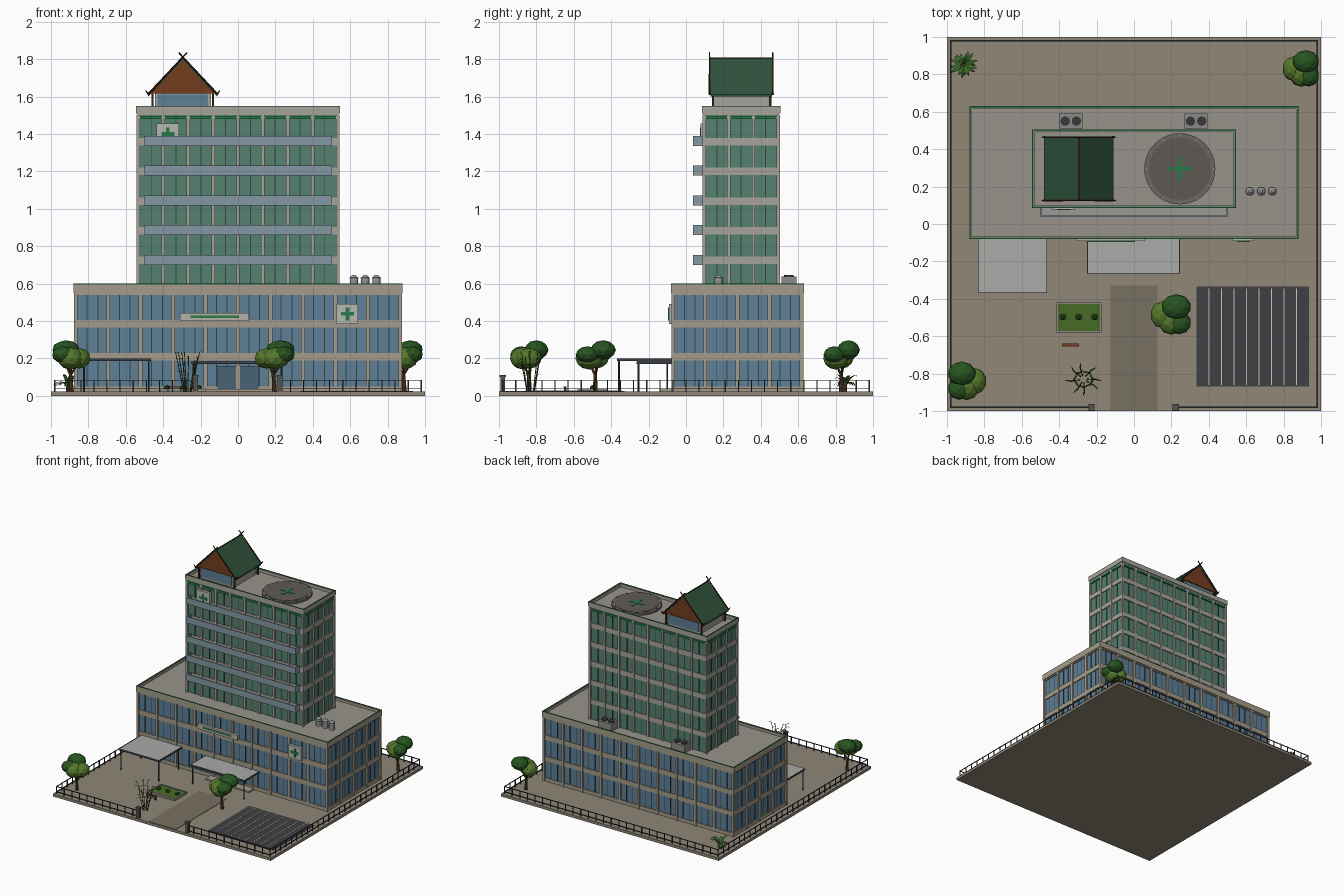
import bpy, bmesh, math, random
from mathutils import Vector, Matrix

if "Cube" in bpy.data.objects:
    bpy.data.objects.remove(bpy.data.objects["Cube"])

random.seed(4)
mats = {}


def material(hexcol):
    if hexcol not in mats:
        m = bpy.data.materials.new("colour_" + hexcol)
        rgb = [(int(hexcol[i:i + 2], 16) / 255) ** 2.2 for i in (0, 2, 4)]
        m.diffuse_color = (*rgb, 1)
        m.use_nodes = True
        m.node_tree.nodes["Principled BSDF"].inputs["Base Color"].default_value = m.diffuse_color
        mats[hexcol] = m
    return mats[hexcol]


def finish(name, bm, col):
    me = bpy.data.meshes.new(name)
    bm.to_mesh(me)
    bm.free()
    ob = bpy.data.objects.new(name, me)
    bpy.context.collection.objects.link(ob)
    me.materials.append(material(col))
    return ob


def boxes(name, col, items):
    """Each item: x0, x1, y0, y1, z0, z1."""
    bm = bmesh.new()
    for x0, x1, y0, y1, z0, z1 in items:
        mat = Matrix.Translation(((x0 + x1) / 2, (y0 + y1) / 2, (z0 + z1) / 2)) @ Matrix.Diagonal((x1 - x0, y1 - y0, z1 - z0, 1))
        bmesh.ops.create_cube(bm, size=1, matrix=mat)
    return finish(name, bm, col)


def bars(name, col, items, sides=6):
    """Each item: start, end, start radius, end radius."""
    bm = bmesh.new()
    for a, b, r0, r1 in items:
        a, b = Vector(a), Vector(b)
        d = b - a
        mat = Matrix.Translation((a + b) / 2) @ d.to_track_quat('Z', 'Y').to_matrix().to_4x4()
        bmesh.ops.create_cone(bm, cap_ends=True, segments=sides, radius1=r0, radius2=r1, depth=d.length, matrix=mat)
    return finish(name, bm, col)


def disc(x, y, z0, z1, r):
    return ((x, y, z0), (x, y, z1), r, r)


def blobs(name, col, items, sub=2):
    """Each item: centre, radii."""
    bm = bmesh.new()
    for c, r in items:
        bmesh.ops.create_icosphere(bm, subdivisions=sub, radius=1, matrix=Matrix.Translation(c) @ Matrix.Diagonal((*r, 1)))
    return finish(name, bm, col)


def frame(x0, x1, y0, y1, z0, z1, t):
    return [(x0, x1, y0, y0 + t, z0, z1), (x0, x1, y1 - t, y1, z0, z1),
            (x0, x0 + t, y0 + t, y1 - t, z0, z1), (x1 - t, x1, y0 + t, y1 - t, z0, z1)]


def uprights(x0, x1, y0, y1, z0, z1, nx, ny, w):
    out = []
    for i in range(nx + 1):
        x = x0 + (x1 - x0) * i / nx
        out += [(x - w, x + w, y - w, y + w, z0, z1) for y in (y0, y1)]
    for j in range(1, ny):
        y = y0 + (y1 - y0) * j / ny
        out += [(x - w, x + w, y - w, y + w, z0, z1) for x in (x0, x1)]
    return out


def block(name, x, y0, y1, z0, z1, bands, nx, ny, split, glass, wall, roof_z, w):
    """Glazed block: core, floor bands, columns, mullions, parapet, roof."""
    g = 0.015
    boxes(name + "_glass", glass, [(-x + g, x - g, y0 + g, y1 - g, z0, roof_z - 0.01)])
    boxes(name + "_bands", wall, [(-x + .007, x - .007, y0 + .007, y1 - .007, a, b) for a, b in bands])
    boxes(name + "_columns", wall, uprights(-x + .012, x - .012, y0 + .012, y1 - .012, z0, roof_z - .02, nx, ny, w))
    boxes(name + "_mullions", "33454D", uprights(-x + g, x - g, y0 + g, y1 - g, z0, roof_z - .02, nx * split, ny * split, .0025))
    boxes(name + "_parapet", wall, frame(-x, x, y0, y1, bands[-1][1], z1 - .004, .014))
    boxes(name + "_parapet_trim", "2C6B45", frame(-x, x, y0, y1, z1 - .004, z1, .009))
    boxes(name + "_roof", "97928A", [(-x + .01, x - .01, y0 + .01, y1 - .01, roof_z - .02, roof_z)])


# Ground, driveway, parking
boxes("ground_slab", "8E8677", [(-1, 1, -1, 1, 0, .022)])
boxes("driveway", "787062", [(-.125, .125, -.995, -.33, .02, .025)])
boxes("parking_surface", "424245", [(.335, .935, -.87, -.335, .02, .026)])
boxes("parking_lines", "C8C8C8", [(.335 + i * .0667 - .003, .335 + i * .0667 + .003, -.86, -.345, .024, .028) for i in range(1, 9)])

# Podium and tower
block("podium", .88, -.08, .63, .02, .6, [(.02, .05), (.19, .228), (.365, .405), (.54, .55)],
      10, 4, 3, "5F7F96", "A39A88", .575, .01)
tb = [(z, z + .04) for z in (.705, .862, 1.02, 1.18, 1.338)] + [(1.5, 1.51)]
block("tower", .545, .085, .505, .57, 1.55, tb, 8, 3, 2, "56806F", "A5A29A", 1.522, .009)
boxes("tower_green_stripe", "2C7A48", frame(-.541, .541, .089, .501, 1.48, 1.497, .012))
boxes("balcony_slabs", "9A9A96", [(-.5, .5, .045, .095, z, z + .012) for z in (.7, .86, 1.018, 1.178, 1.336)])
boxes("balcony_rails", "8497A3", [b for z in (.7, .86, 1.018, 1.178, 1.336)
      for b in ((-.5, .5, .038, .046, z, z + .053), (-.5, -.492, .046, .09, z, z + .053), (.492, .5, .046, .09, z, z + .053))])

# Plain sign boards with cross markers
boxes("entrance_sign", "B4B0A6", [(-.31, .06, -.092, -.07, .4, .442)])
boxes("entrance_sign_strip", "2C7A48", [(-.255, .005, -.095, -.09, .416, .428)])
boxes("wall_signs", "B4B8B0", [(.527, .642, -.092, -.07, .385, .492), (-.435, -.315, .078, .1, 1.345, 1.457)])
cross = []
for cx, y, cz in ((.585, -.095, .438), (-.375, .075, 1.4)):
    cross += [(cx - .035, cx + .035, y, y + .005, cz - .01, cz + .01), (cx - .01, cx + .01, y, y + .005, cz - .035, cz + .035)]
boxes("wall_sign_markers", "2C7A48", cross)

# Entrance doors and step
boxes("entrance_step", "A39A88", [(-.2, .2, -.14, -.07, .02, .035)])
boxes("entrance_doors", "4A6474", [(-.11, -.004, -.078, -.06, .035, .16), (.004, .11, -.078, -.06, .035, .16)])

# Canopies
for nm, x0, x1, y0, z in (("side_canopy", -.835, -.465, -.37, .2), ("entrance_canopy", -.25, .245, -.265, .185)):
    boxes(nm + "_roof", "A9A9A7", [(x0 + .004, x1 - .004, y0 + .004, -.07, z - .01, z)])
    boxes(nm + "_edge", "3C4248", frame(x0, x1, y0, -.07, z - .014, z - .001, .006))
    bars(nm + "_posts", "3C4248", [disc(x, y, .02, z - .01, .005) for x in (x0 + .012, x1 - .012)
         for y in ((y0 + .012, -.1) if nm == "side_canopy" else (y0 + .012,))], 8)

# Helipad
bars("helipad", "6B6762", [disc(.245, .295, 1.515, 1.538, .19)], 40)
bars("helipad_inner", "5E5A56", [disc(.245, .295, 1.53, 1.541, .165)], 40)
boxes("helipad_marker", "2C7A48", [(.18, .31, .285, .305, 1.535, 1.544), (.235, .255, .23, .36, 1.535, 1.544)])
bars("helipad_lights", "8A867C", [disc(.245 + .18 * math.cos(a * math.pi / 6), .295 + .18 * math.sin(a * math.pi / 6), 1.53, 1.546, .005) for a in range(12)])

# Rooftop pavilion with gabled roof
cx, hx, ez, az = -.295, .185, 1.612, 1.805
boxes("pavilion_walls", "A5A29A", [(-.445, -.145, .15, .445, 1.515, 1.62)])
boxes("pavilion_windows", "5F7F96", [(-.43, -.16, .145, .45, 1.535, 1.61)])
boxes("pavilion_posts", "3A2A20", [(x - .006, x + .006, y - .006, y + .006, 1.515, 1.63) for x in (-.457, -.133) for y in (.145, .45)])
bm = bmesh.new()
ends = [[bm.verts.new((cx + dx, y, z)) for dx, z in ((-hx + .01, ez + .005), (hx - .01, ez + .005), (0, az - .008))] for y in (.135, .455)]
bm.faces.new(ends[0])
bm.faces.new(ends[1][::-1])
for i in range(3):
    j = (i + 1) % 3
    bm.faces.new((ends[0][j], ends[0][i], ends[1][i], ends[1][j]))
finish("pavilion_gable", bm, "733F24")
bm = bmesh.new()
for s in (-1, 1):
    prof = [(s * hx, ez), (0, az), (0, az - .012), (s * hx, ez - .012)]
    rings = [[bm.verts.new((cx + px, y, pz)) for px, pz in prof] for y in (.13, .46)]
    bm.faces.new(rings[0])
    bm.faces.new(rings[1][::-1])
    for i in range(4):
        j = (i + 1) % 4
        bm.faces.new((rings[0][j], rings[0][i], rings[1][i], rings[1][j]))
bmesh.ops.recalc_face_normals(bm, faces=bm.faces)
finish("pavilion_roof", bm, "33533F")
trim = [((cx, .125, az), (cx, .465, az), .004, .004)]
for y in (.126, .464):
    for s in (-1, 1):
        trim.append(((cx + s * hx, y, ez), (cx - s * .022, y, az + .03), .006, .004))
        trim.append(((cx + s * hx, y, ez), (cx + s * (hx + .014), y, ez + .022), .005, .002))
bars("pavilion_bargeboards", "3A2218", trim)

# Roof equipment
ac = ((-.338, .55), (.332, .55))
boxes("cooling_units", "8A8A88", [(x - .062, x + .062, y - .04, y + .04, .57, .637) for x, y in ac])
bars("cooling_fans", "3A3A3C", [disc(x + d, y, .63, .645, .025) for x, y in ac for d in (-.03, .03)], 16)
tanks = (.62, .68, .74)
bars("water_tanks", "9A9C9E", [b for x in tanks for b in (disc(x, .175, .57, .632, .022), ((x, .175, .632), (x, .175, .646), .022, .008))], 16)
bars("tank_bands", "6A6C6E", [disc(x, .175, z, z + .005, .024) for x in tanks for z in (.59, .61, .628)], 16)

# Perimeter fence and gate posts
posts, e = [], .98
for i in range(28):
    t = -e + 2 * e * i / 28
    spots = [(e, t), (-t, e), (-e, -t)] + ([(t, -e)] if abs(t) > .23 else [])
    posts += [(x - .003, x + .003, y - .003, y + .003, .02, .085) for x, y in spots]
for z in (.035, .078):
    posts += [(-e, e, e - .003, e + .003, z, z + .005)]
    posts += [(x - .003, x + .003, -e, e, z, z + .005) for x in (-e, e)]
    posts += [(a, b, -e - .003, -e + .003, z, z + .005) for a, b in ((-e, -.23), (.23, e))]
boxes("fence", "33363A", posts)
boxes("gate_posts", "55524E", [b for x in (-.227, .224) for b in ((x - .013, x + .013, -.993, -.967, .02, .1), (x - .017, x + .017, -.997, -.963, .1, .112))])

# Flower bed and bench
boxes("planter_rim", "8A877F", frame(-.415, -.175, -.58, -.42, .02, .04, .008))
boxes("planter_grass", "4A6B2C", [(-.408, -.182, -.573, -.427, .02, .036)])
blobs("planter_shrubs", "2F5524", [((x, -.497, .042), (.02, .02, .017)) for x in (-.38, -.295, -.21)], 1)
boxes("bench_seat", "6E4428", [(-.385, -.295, -.655, -.638, .045, .051)])
boxes("bench_legs", "3A3A3C", [(x, x + .006, -.653, -.64, .02, .045) for x in (-.378, -.308)])

# Trees
for n, (x, y, k) in enumerate(((-.89, -.84, 1), (.195, -.485, 1.05), (.89, .83, .95))):
    bars(f"tree_trunk_{n}", "5A4029", [((x, y, .02), (x - .006, y, .12), .013, .009)] +
         [((x - .006, y, .11), (x + dx, y + dy, .19), .007, .004) for dx, dy in ((-.04, .02), (.045, .01), (0, -.04))], 8)
    s = -1 if n == 0 else 1
    blobs(f"tree_leaves_dark_{n}", "2C5526", [((x + s * .03 * k, y + .04 * k, .245), (.075 * k, .065 * k, .052)),
                                              ((x + s * .045 * k, y - .04 * k, .22), (.06 * k, .06 * k, .045))])
    blobs(f"tree_leaves_light_{n}", "56782F", [((x - s * .04 * k, y, .2), (.062 * k, .07 * k, .055)),
                                               ((x + s * .005 * k, y - .03 * k, .2), (.07 * k, .072 * k, .06))])


# Leafy plants built from bent tapering strips
def leaf(bm, base, ang, length, rise, droop, width):
    d = Vector((math.cos(ang), math.sin(ang), 0))
    side = Vector((-d.y, d.x, 0)) * width
    prev = None
    for i in range(5):
        t = i / 4
        p = Vector(base) + d * length * t + Vector((0, 0, rise * t - droop * t * t))
        w = side * (math.sin(math.pi * (.12 + .86 * t)))
        cur = (bm.verts.new(p - w), bm.verts.new(p + w))
        if prev:
            bm.faces.new((prev[0], prev[1], cur[1], cur[0]))
        prev = cur


bm = bmesh.new()
for i in range(16):
    leaf(bm, (-.91, .85, .05), i * 2.4, random.uniform(.055, .085), random.uniform(.08, .16), .09, .011)
finish("corner_palm_leaves", bm, "3F6B2F")
bars("corner_palm_trunk", "5A4029", [disc(-.91, .85, .02, .06, .01)], 8)
bm = bmesh.new()
stems = []
for i in range(8):
    a = i * 2.4
    b = Vector((-.27 + .02 * math.cos(a), -.83 + .02 * math.sin(a), .02))
    top = b + Vector((.045 * math.cos(a), .035 * math.sin(a), random.uniform(.15, .22)))
    stems.append((b, top, .003, .002))
    for j in range(4):
        leaf(bm, b.lerp(top, .5 + .16 * j), a + j * 2, .035, .025, .02, .004)
finish("bamboo_leaves", bm, "2F4F24")
bars("bamboo_stems", "4A5A30", stems, 5)
